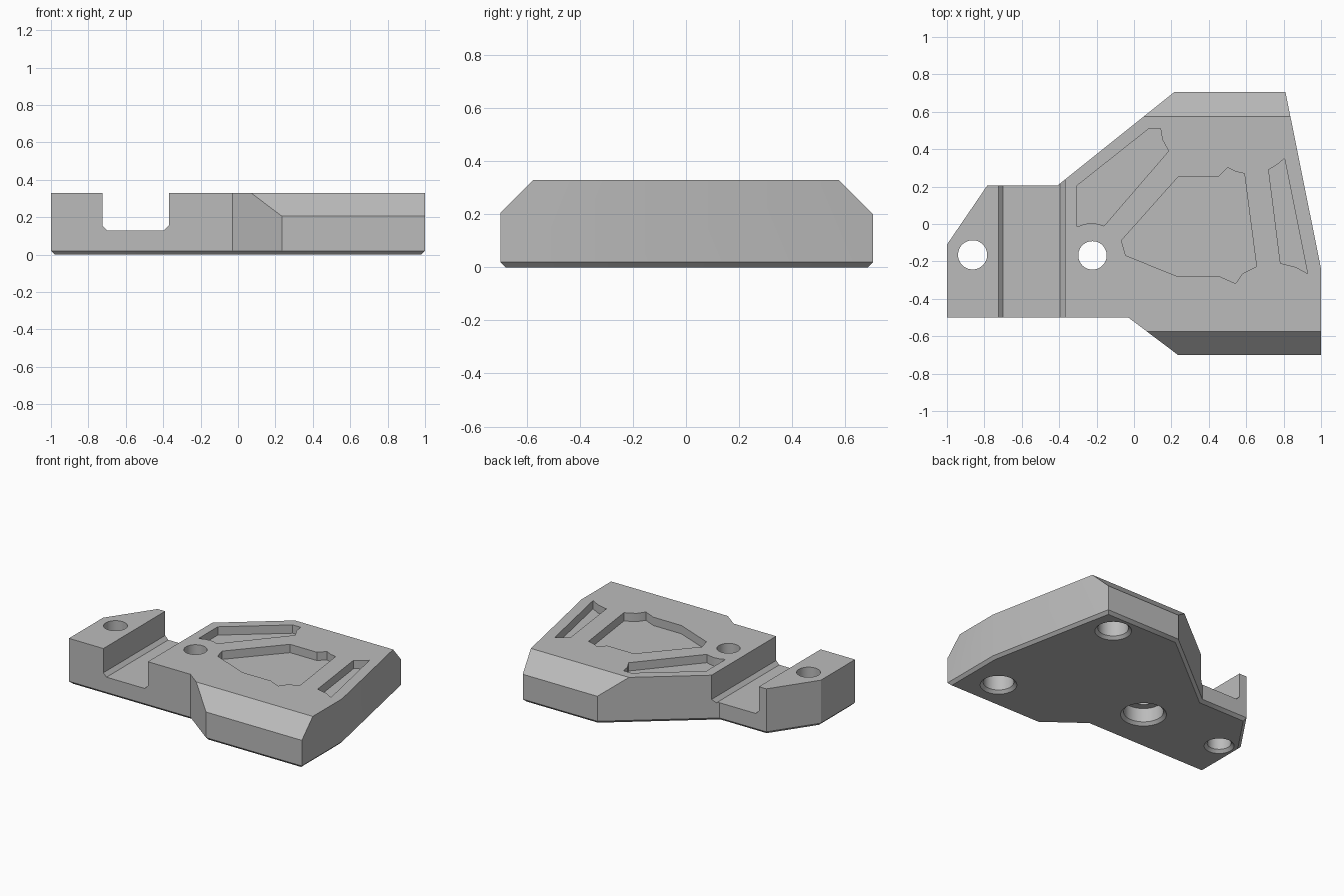
import bpy
import bmesh
from math import cos, sin, tau, radians

if "Cube" in bpy.data.objects:
    bpy.data.objects.remove(bpy.data.objects["Cube"], do_unlink=True)

HEIGHT = 0.33
CHAMFER = 0.02

grey = bpy.data.materials.new("matte grey")
grey.use_nodes = True
colour = (0.5, 0.5, 0.5, 1)
grey.diffuse_color = colour
grey.node_tree.nodes["Principled BSDF"].inputs["Base Color"].default_value = colour


def finish(bm, name):
    bmesh.ops.recalc_face_normals(bm, faces=bm.faces)
    mesh = bpy.data.meshes.new(name)
    bm.to_mesh(mesh)
    bm.free()
    mesh.materials.append(grey)
    obj = bpy.data.objects.new(name, mesh)
    bpy.context.collection.objects.link(obj)
    return obj


def prism(name, points, lo, hi, axis="z", bevel=0):
    """Extrude a flat profile between lo and hi along an axis."""
    place = {"x": lambda a, b, t: (t, a, b),
             "y": lambda a, b, t: (a, t, b),
             "z": lambda a, b, t: (a, b, t)}[axis]
    bm = bmesh.new()
    rings = [[bm.verts.new(place(a, b, t)) for a, b in points] for t in (lo, hi)]
    base = bm.faces.new(rings[0])
    bm.faces.new(rings[1])
    n = len(points)
    for i in range(n):
        j = (i + 1) % n
        bm.faces.new((rings[0][i], rings[0][j], rings[1][j], rings[1][i]))
    bmesh.ops.recalc_face_normals(bm, faces=bm.faces)
    if bevel:
        bmesh.ops.bevel(bm, geom=list(base.edges), offset=bevel, segments=1,
                        affect="EDGES", profile=0.5)
    return finish(bm, name)


def bore(name, x, y, steps, sides=48):
    """Round cutter from a list of (radius, height) steps."""
    bm = bmesh.new()
    rings = [[bm.verts.new((x + r * cos(tau * i / sides), y + r * sin(tau * i / sides), z))
              for i in range(sides)] for r, z in steps]
    for low, high in zip(rings, rings[1:]):
        for i in range(sides):
            j = (i + 1) % sides
            bm.faces.new((low[i], low[j], high[j], high[i]))
    bm.faces.new(rings[0])
    bm.faces.new(rings[-1])
    return finish(bm, name)


def mouth(r):
    """Countersunk lower rim of a bore."""
    return [(r + 2 * CHAMFER, -CHAMFER), (r, CHAMFER)]


# Main plate with a chamfered lower edge
body = prism("mounting_plate", [
    (-1, -0.5), (-0.03, -0.5), (0.235, -0.7), (1, -0.7), (1, -0.24),
    (0.81, 0.705), (0.215, 0.705), (-0.41, 0.205), (-0.785, 0.205), (-1, -0.11)],
    0, HEIGHT, bevel=CHAMFER)

cutters = []

# Cross channel with chamfered floor corners
cutters.append(prism("channel_cutter", [
    (-0.725, 0.5), (-0.725, 0.155), (-0.7, 0.13),
    (-0.395, 0.13), (-0.37, 0.155), (-0.37, 0.5)], -1, 1, "y"))

# Sloped upper edges, front and back
for side in (-1, 1):
    cutters.append(prism("slope_cutter", [
        (side * 0.475, 0.43), (side * 0.805, 0.1), (side * 0.9, 0.43)], -2, 2, "x"))

# Shallow pockets in the upper face
pockets = {
    "left_pocket": [(-0.305, 0.205), (0.08, 0.51), (0.142, 0.51), (0.152, 0.45),
                    (0.185, 0.39), (-0.16, -0.01), (-0.19, 0.0), (-0.225, 0.005),
                    (-0.265, 0.0), (-0.305, -0.015)],
    "centre_pocket": [(0.238, 0.254), (0.452, 0.254), (0.5, 0.302), (0.543, 0.28),
                      (0.59, 0.27), (0.655, -0.227), (0.58, -0.265), (0.543, -0.318),
                      (0.457, -0.28), (0.233, -0.28), (-0.045, -0.168), (-0.067, -0.088)],
    "slim_pocket": [(0.72, 0.29), (0.762, 0.315), (0.805, 0.35), (0.928, -0.265),
                    (0.864, -0.23), (0.783, -0.21)],
}
for name, outline in pockets.items():
    cutters.append(prism(name, outline, HEIGHT - 0.06, 0.5))

# Through hole, counterbored through hole, and two blind sockets underneath
cutters.append(bore("end_hole", -0.863, -0.165, mouth(0.078) + [(0.078, 0.5)]))
cutters.append(bore("counterbored_hole", -0.222, -0.168,
                    mouth(0.13) + [(0.13, 0.12), (0.076, 0.12), (0.076, 0.5)]))
for x, y in ((0.63, 0.54), (0.75, -0.48)):
    cutters.append(bore("socket", x, y, mouth(0.1) + [(0.1, 0.2)]))

# Cut everything out of the plate and keep the finished mesh
for cutter in cutters:
    cutter.hide_render = True
    mod = body.modifiers.new(cutter.name, "BOOLEAN")
    mod.operation = "DIFFERENCE"
    mod.solver = "EXACT"
    mod.object = cutter
bpy.context.view_layer.update()
graph = bpy.context.evaluated_depsgraph_get()
result = bpy.data.meshes.new_from_object(body.evaluated_get(graph))
body.modifiers.clear()
body.data = result
result.materials.clear()
result.materials.append(grey)
for face in result.polygons:
    face.material_index = 0
for cutter in cutters:
    bpy.data.objects.remove(cutter, do_unlink=True)

# Smooth bores, crisp edges
bpy.ops.object.select_all(action="DESELECT")
body.select_set(True)
bpy.context.view_layer.objects.active = body
bpy.ops.object.shade_smooth_by_angle(angle=radians(30))
